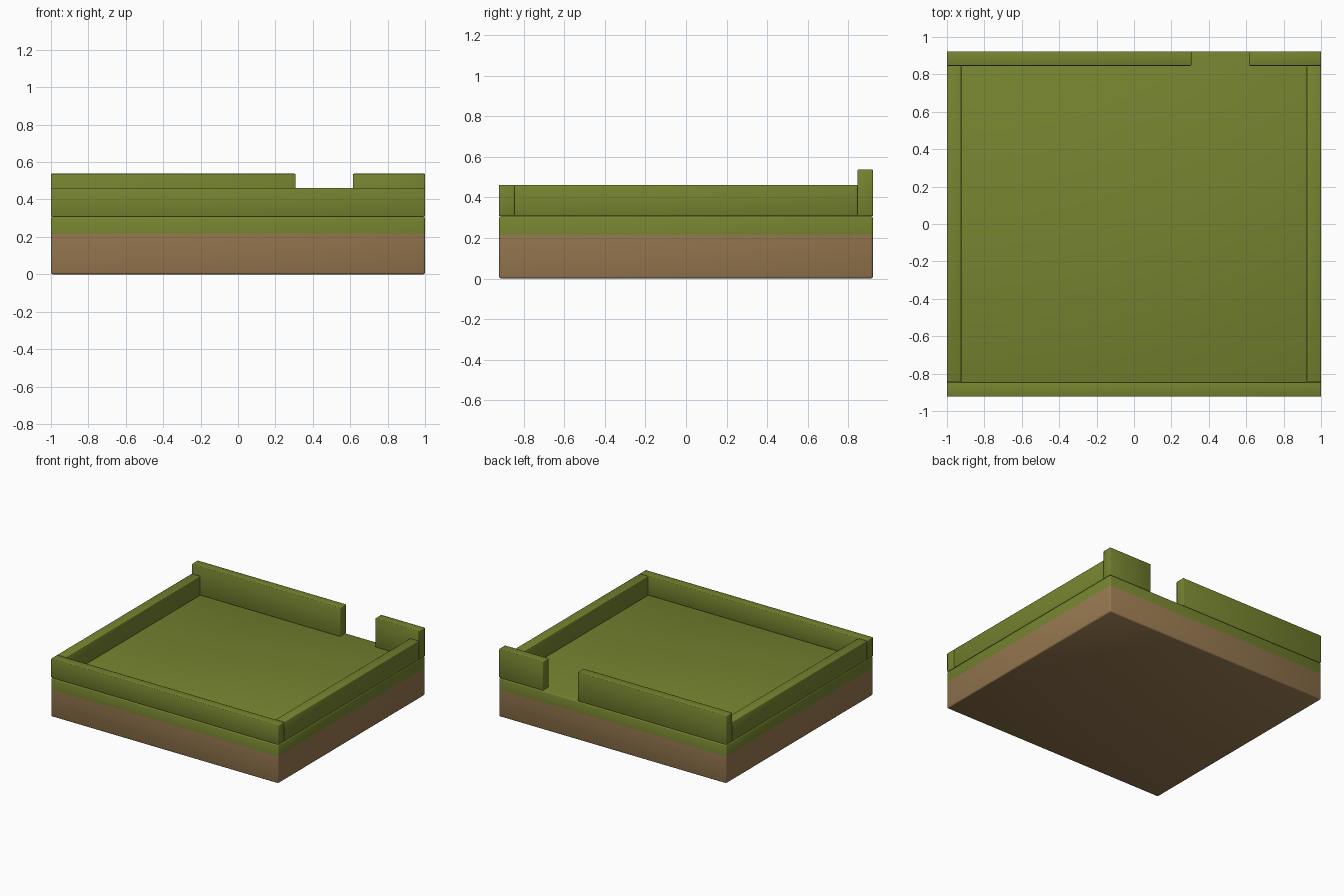
import bpy, bmesh, math
from mathutils import Vector

if "Cube" in bpy.data.objects:
    bpy.data.objects.remove(bpy.data.objects["Cube"])


def material(name, rgb):
    m = bpy.data.materials.new(name)
    m.diffuse_color = (*rgb, 1)
    m.use_nodes = True
    m.node_tree.nodes["Principled BSDF"].inputs["Base Color"].default_value = m.diffuse_color
    return m


grass = material("grass green", (0.18, 0.23, 0.029))
soil = material("soil brown", (0.31, 0.19, 0.08))


def block(name, lo, hi, bevel, split=None):
    """Box between two corners with rounded edges; faces below split are soil."""
    lo, hi = Vector(lo), Vector(hi)
    mid, size = (lo + hi) / 2, hi - lo
    bm = bmesh.new()
    bmesh.ops.create_cube(bm, size=1)
    for v in bm.verts:
        v.co = Vector(v.co[i] * size[i] + mid[i] for i in range(3))
    bmesh.ops.bevel(bm, geom=bm.edges[:], offset=bevel, segments=2,
                    profile=0.5, affect='EDGES')
    if split is not None:
        bmesh.ops.bisect_plane(bm, geom=bm.verts[:] + bm.edges[:] + bm.faces[:],
                               plane_co=(0, 0, split), plane_no=(0, 0, 1))
        for f in bm.faces:
            f.material_index = int(f.calc_center_median().z < split)
    me = bpy.data.meshes.new(name)
    bm.to_mesh(me)
    bm.free()
    me.materials.append(grass)
    me.materials.append(soil)
    ob = bpy.data.objects.new(name, me)
    bpy.context.collection.objects.link(ob)
    bpy.context.view_layer.objects.active = ob
    ob.select_set(True)
    bpy.ops.object.shade_smooth_by_angle(angle=math.radians(50))
    ob.select_set(False)


X, Y, T, TOP = 1.0, 0.923, 0.077, 0.308

# ground slab: soil with a grass layer on top
block("ground_slab", (-X, -Y, 0), (X, Y, TOP), 0.01, split=0.218)

# low front and side hedges
block("front_hedge", (-X, -Y, TOP), (X, -Y + T, 0.462), 0.005)
for side, x in (("left", -X), ("right", X - T)):
    block(side + "_hedge", (x, -Y + T, TOP), (x + T, Y - T, 0.462), 0.005)

# taller back hedge with a gateway gap
block("back_hedge_long", (-X, Y - T, TOP), (0.307, Y, 0.538), 0.005)
block("back_hedge_short", (0.615, Y - T, TOP), (X, Y, 0.538), 0.005)
